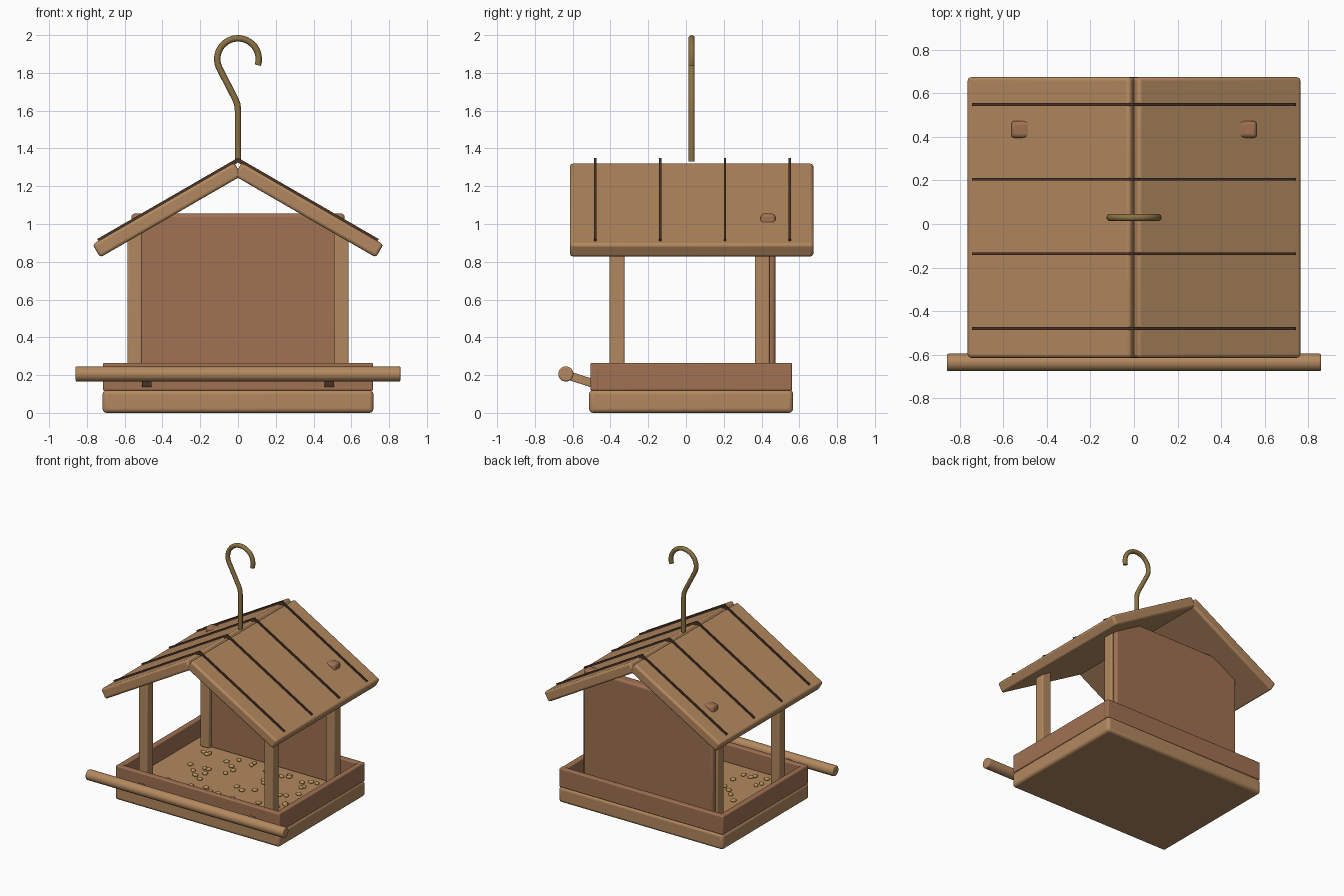
import bpy, bmesh, random
from math import radians, cos, sin, pi
from mathutils import Matrix, Vector

if "Cube" in bpy.data.objects:
    bpy.data.objects.remove(bpy.data.objects["Cube"])

def material(name, rgb):
    m = bpy.data.materials.new(name)
    m.diffuse_color = (*rgb, 1)
    m.use_nodes = True
    m.node_tree.nodes["Principled BSDF"].inputs["Base Color"].default_value = m.diffuse_color
    return m

TAN = material("light_wood", (0.45, 0.25, 0.115))
RED = material("red_wood", (0.35, 0.165, 0.084))
DARK = material("dark_gap", (0.07, 0.035, 0.02))
BRASS = material("brass", (0.26, 0.17, 0.055))
SEED = material("seed", (0.50, 0.30, 0.10))

def finish(name, bm, mat, bevel=0, angle=40):
    me = bpy.data.meshes.new(name)
    bm.to_mesh(me)
    bm.free()
    ob = bpy.data.objects.new(name, me)
    bpy.context.collection.objects.link(ob)
    me.materials.append(mat)
    if bevel:
        b = ob.modifiers.new("bevel", 'BEVEL')
        b.width, b.segments = bevel, 3
        b.limit_method, b.angle_limit = 'ANGLE', radians(40)
    bpy.ops.object.select_all(action='DESELECT')
    ob.select_set(True)
    bpy.context.view_layer.objects.active = ob
    bpy.ops.object.shade_smooth_by_angle(angle=radians(angle))
    return ob

def box(name, centre, size, mat, bevel=0, axis='Y', tilt=0):
    bm = bmesh.new()
    bmesh.ops.create_cube(bm, size=1, matrix=Matrix.Translation(centre)
                          @ Matrix.Rotation(tilt, 4, axis) @ Matrix.Diagonal((*size, 1)))
    return finish(name, bm, mat, bevel)

def span(name, lo, hi, mat, bevel=0):
    lo, hi = Vector(lo), Vector(hi)
    return box(name, (lo + hi) / 2, hi - lo, mat, bevel)

# base board and tray rim
span("base_board", (-0.717, -0.513, 0), (0.717, 0.567, 0.122), TAN, 0.022)
span("tray_front", (-0.715, -0.506, 0.118), (0.715, -0.462, 0.265), RED, 0.008)
span("tray_back", (-0.715, 0.517, 0.118), (0.715, 0.561, 0.265), RED, 0.008)
for s, side in ((-1, "left"), (1, "right")):
    box(f"tray_{side}", (s * 0.692, 0.0275, 0.191), (0.044, 1.009, 0.146), RED, 0.008)

# corner posts and back panel (its upper corners poke through the roof)
for s, side in ((-1, "left"), (1, "right")):
    for y, place in ((-0.365, "front"), (0.403, "back")):
        box(f"{place}_{side}_post", (s * 0.547, y, 0.54), (0.078, 0.078, 0.84), TAN, 0.008)
span("back_panel", (-0.565, 0.395, 0.11), (0.565, 0.474, 1.055), RED, 0.018)

# roof slabs and the dark plank lines on them
tilt = radians(30)
for s, side in ((-1, "left"), (1, "right")):
    box(f"roof_{side}", (s * 0.375, 0.03, 1.074), (0.866, 1.29, 0.08), TAN, 0.016, 'Y', s * tilt)
    for i in range(4):
        x = 0.367
        box(f"plank_line_{side}_{i + 1}", (s * x, -0.48 + 0.343 * i, 1.338 - x * 0.5774),
            (0.86, 0.012, 0.022), DARK, 0, 'Y', s * tilt)

# perch rod and its two arms
bm = bmesh.new()
bmesh.ops.create_cone(bm, cap_ends=True, segments=24, radius1=0.04, radius2=0.04, depth=1.72,
                      matrix=Matrix.Translation((0, -0.636, 0.206)) @ Matrix.Rotation(pi / 2, 4, 'Y'))
finish("perch", bm, TAN, 0.008)
for s, side in ((-1, "left"), (1, "right")):
    box(f"perch_arm_{side}", (s * 0.483, -0.56, 0.178), (0.052, 0.17, 0.045), TAN, 0.005,
        'X', radians(-18))

# wire hook
path = [(0, 1.33), (0, 1.60), (-0.004, 1.635), (-0.016, 1.665)]
for i in range(25):
    a = radians(203 - i * 220 / 24)
    path.append((0.11 * cos(a), 1.873 + 0.11 * sin(a)))
cu = bpy.data.curves.new("hook_path", 'CURVE')
cu.dimensions = '3D'
cu.bevel_depth, cu.bevel_resolution, cu.use_fill_caps = 0.017, 3, True
sp = cu.splines.new('POLY')
sp.points.add(len(path) - 1)
for p, (x, z) in zip(sp.points, path):
    p.co = (x, 0.03, z, 1)
sp.use_smooth = True
hook = bpy.data.objects.new("hook", cu)
bpy.context.collection.objects.link(hook)
cu.materials.append(BRASS)

# scattered seeds on the tray floor
random.seed(4)
bm = bmesh.new()
for i in range(60):
    m = (Matrix.Translation((random.uniform(-0.5, 0.5), random.uniform(-0.42, 0.34), 0.131))
         @ Matrix.Rotation(random.uniform(0, pi), 4, 'Z') @ Matrix.Diagonal((1.25, 0.9, 0.7, 1)))
    bmesh.ops.create_uvsphere(bm, u_segments=10, v_segments=6, radius=0.018, matrix=m)
finish("seeds", bm, SEED, 0, 60)
